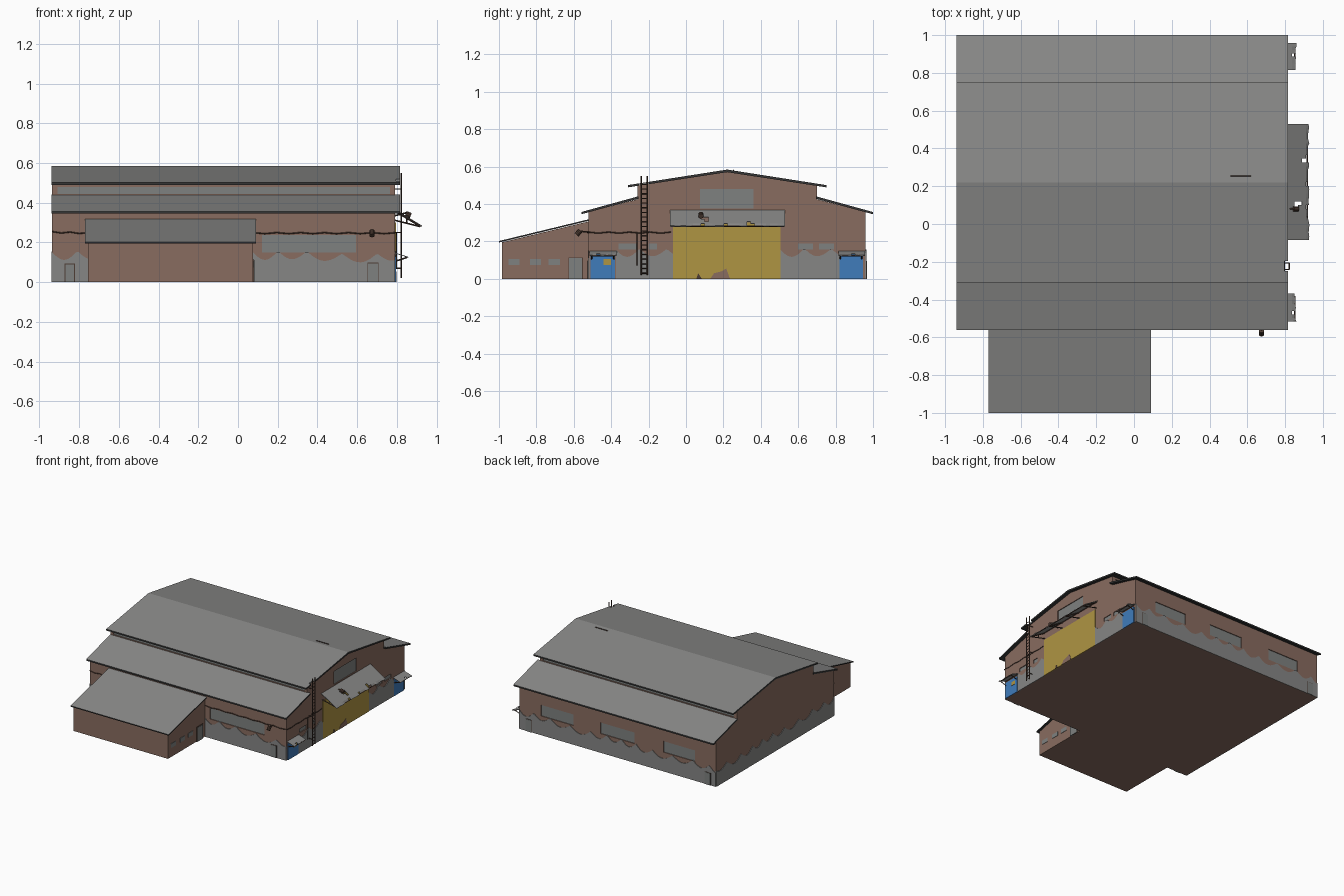
import bpy, bmesh, math, random
from mathutils import Vector

if "Cube" in bpy.data.objects:
    bpy.data.objects.remove(bpy.data.objects["Cube"])

random.seed(4)


def material(name, r, g, b):
    m = bpy.data.materials.new(name)
    m.diffuse_color = (r, g, b, 1)
    m.use_nodes = True
    m.node_tree.nodes["Principled BSDF"].inputs["Base Color"].default_value = m.diffuse_color
    return m


BRICK = material("brick", 0.25, 0.15, 0.115)
PLASTER = material("grey plaster", 0.24, 0.24, 0.235)
ROOF = material("grey roof sheet", 0.25, 0.25, 0.245)
EDGE = material("dark roof edge", 0.035, 0.036, 0.036)
GLASS = material("grey window", 0.21, 0.22, 0.215)
YELLOW = material("yellow gate", 0.43, 0.30, 0.055)
BLUE = material("blue door", 0.05, 0.20, 0.50)
RUST = material("rusty metal", 0.075, 0.045, 0.033)

CY = 0.22          # mirror line of the hall in y
X0, X1 = -0.936, 0.79
Y0, Y1 = -0.52, 0.96


def finish(name, bm, *mats, rule=None):
    bmesh.ops.recalc_face_normals(bm, faces=bm.faces)
    if rule:
        for f in bm.faces:
            f.material_index = rule(f)
    me = bpy.data.meshes.new(name)
    bm.to_mesh(me)
    bm.free()
    for m in mats:
        me.materials.append(m)
    ob = bpy.data.objects.new(name, me)
    bpy.context.collection.objects.link(ob)
    return ob


def boxes(name, dims, mat):
    """Several boxes (x0, x1, y0, y1, z0, z1) in one object."""
    bm = bmesh.new()
    for a, b, c, d, e, f in dims:
        vs = bmesh.ops.create_cube(bm, size=1)["verts"]
        for v in vs:
            v.co = ((a + b) / 2 + v.co.x * (b - a), (c + d) / 2 + v.co.y * (d - c),
                    (e + f) / 2 + v.co.z * (f - e))
    return finish(name, bm, mat)


def prism(name, pts, x0, x1, *mats, rule=None):
    """Extrude a (y, z) profile along x."""
    bm = bmesh.new()
    f = bm.faces.new([bm.verts.new((x0, y, z)) for y, z in pts])
    r = bmesh.ops.extrude_face_region(bm, geom=[f])
    bmesh.ops.translate(bm, vec=(x1 - x0, 0, 0),
                        verts=[v for v in r["geom"] if isinstance(v, bmesh.types.BMVert)])
    return finish(name, bm, *mats, rule=rule)


def bars(name, segs, r, mat, sides=4):
    """Thin rods between pairs of points."""
    bm = bmesh.new()
    for p, q in segs:
        p, q = Vector(p), Vector(q)
        vs = bmesh.ops.create_cone(bm, cap_ends=True, segments=sides, radius1=r, radius2=r,
                                   depth=(q - p).length)["verts"]
        rot = (q - p).to_track_quat("Z", "Y")
        for v in vs:
            v.co = rot @ v.co + (p + q) / 2
    return finish(name, bm, mat)


def cut(ob, dims):
    cutter = boxes("cutter", dims, BRICK)
    cutter.hide_render = True
    mod = ob.modifiers.new("cut", "BOOLEAN")
    mod.operation, mod.solver, mod.object = "DIFFERENCE", "EXACT", cutter
    bpy.context.view_layer.objects.active = ob
    bpy.ops.object.modifier_apply(modifier="cut")
    bpy.data.objects.remove(cutter)


def mirror_y(pts):
    return [(2 * CY - y, z) for y, z in pts]


def top_grey(f):
    return 0 if f.normal.z > 0.3 else 1


# hall: stepped gable profile
half = [(Y0, 0), (Y0, 0.357), (-0.26, 0.425), (-0.26, 0.50), (CY, 0.572)]
hall = prism("hall_walls", half + mirror_y(half[:-1])[::-1], X0, X1, BRICK)

# openings (wall side, range along the wall, z range)
openings = [("front", 0.12, 0.595, 0.15, 0.238),
            ("back", 0.315, 0.60, 0.15, 0.238), ("back", -0.22, 0.08, 0.15, 0.238),
            ("back", -0.75, -0.475, 0.15, 0.238),
            ("clere_front", -0.91, 0.765, 0.445, 0.48), ("clere_back", -0.91, 0.765, 0.445, 0.48),
            ("right", 0.075, 0.36, 0.375, 0.48)]
openings += [("right", a, b, 0.157, 0.188) for a, b in
             ((-0.36, -0.265), (-0.2, -0.155), (0.60, 0.68), (0.71, 0.79))]
planes = {"front": (1, Y0, -1), "back": (1, Y1, 1), "clere_front": (1, -0.26, -1),
          "clere_back": (1, 0.70, 1), "right": (0, X1, 1), "annex": (0, 0.075, 1)}


def slab(side, a, b, z0, z1, inner, outer):
    """Box on a wall from depth inner to depth outer (outward positive)."""
    axis, at, s = planes[side]
    n = sorted((at + s * inner, at + s * outer))
    return (a, b, *n, z0, z1) if axis == 1 else (*n, a, b, z0, z1)


cut(hall, [slab(*o, -0.010, 0.03) for o in openings])
boxes("window_panes", [slab(*o, -0.016, -0.006) for o in openings], GLASS)

# annex with single slope
prism("annex_walls", [(-0.985, 0), (-0.985, 0.195), (-0.515, 0.308), (-0.515, 0)],
      -0.755, 0.075, BRICK)
prism("annex_roof", [(-1.0, 0.194), (-1.0, 0.202), (-0.521, 0.318), (-0.521, 0.310)],
      -0.77, 0.09, ROOF, EDGE, rule=top_grey)
boxes("annex_windows", [slab("annex", a, a + 0.06, 0.073, 0.106, -0.002, 0.003)
                        for a in (-0.95, -0.835, -0.735)], GLASS)

# hall roofs
upper = [(-0.31, 0.489), (-0.31, 0.501), (CY, 0.584)]
top = upper + mirror_y(upper[:2])[::-1] + [(CY, 0.570)]
roof = prism("upper_roof", top, -0.94, 0.815, ROOF, EDGE, rule=top_grey)
cut(roof, [(0.797, 0.85, -0.25, -0.197, 0.4, 0.7)])     # gap for the ladder
lower = [(-0.56, 0.345), (-0.56, 0.357), (-0.255, 0.441), (-0.255, 0.428)]
prism("lower_roof_front", lower, -0.94, 0.815, ROOF, EDGE, rule=top_grey)
prism("lower_roof_back", mirror_y(lower), -0.94, 0.815, ROOF, EDGE, rule=top_grey)
bars("loose_roof_rod", [((0.51, 0.255, 0.581), (0.62, 0.255, 0.581))], 0.003, RUST)


# wavy plaster base on the walls
def plaster(name, p, q, normal, top=0.15):
    p, q, n = Vector(p), Vector(q), Vector(normal) * 0.004
    length = (q - p).length
    steps = max(2, int(length / 0.012))
    bm = bmesh.new()
    rows = []
    for i in range(steps + 1):
        t = length * i / steps
        h = top - 0.042 * abs(math.sin(t * 21 + 0.6 * math.sin(t * 7))) + 0.008 * math.sin(t * 9)
        c = p.lerp(q, i / steps)
        up = Vector((0, 0, h))
        rows.append([bm.verts.new(v) for v in (c - n, c - n + up, c + n + up, c + n)])
    for a, b in zip(rows, rows[1:]):
        for k in range(4):
            bm.faces.new((a[k], a[(k + 1) % 4], b[(k + 1) % 4], b[k]))
    bm.faces.new(rows[0])
    bm.faces.new(rows[-1])
    return finish(name, bm, PLASTER)


plaster("plaster_front", (0.075, Y0, 0), (X1, Y0, 0), (0, -1, 0))
plaster("plaster_front_left", (X0, Y0, 0), (-0.755, Y0, 0), (0, -1, 0))
plaster("plaster_back", (X1, Y1, 0), (X0, Y1, 0), (0, 1, 0))
plaster("plaster_left", (X0, Y0, 0), (X0, Y1, 0), (-1, 0, 0))
plaster("plaster_right_a", (X1, -0.375, 0), (X1, -0.07, 0), (1, 0, 0), 0.155)
plaster("plaster_right_b", (X1, 0.505, 0), (X1, 0.82, 0), (1, 0, 0), 0.155)

# doors with frames
grey_doors = [("front", 0.655, 0.705, 0, 0.095), ("front", -0.87, -0.825, 0, 0.09),
              ("back", 0.68, 0.73, 0, 0.095), ("back", -0.89, -0.84, 0, 0.095),
              ("annex", -0.625, -0.555, 0, 0.112)]
boxes("grey_doors", [slab(*d, 0, 0.008) for d in grey_doors], GLASS)
boxes("grey_door_frames", [slab(s, a - 0.003, b + 0.003, 0, z + 0.003, 0, 0.006)
                           for s, a, b, _, z in grey_doors], RUST)
blue = [(-0.51, -0.38), (0.82, 0.945)]
boxes("blue_doors", [slab("right", a, b, 0, 0.13, 0, 0.006) for a, b in blue], BLUE)
boxes("blue_door_pane", [slab("right", -0.44, -0.40, 0.075, 0.105, 0, 0.008)], YELLOW)
boxes("yellow_gate", [slab("right", -0.07, 0.505, 0, 0.30, 0, 0.006)], YELLOW)
prism("gate_damage", [(0.13, 0), (0.15, 0.03), (0.19, 0.04), (0.215, 0.055), (0.235, 0)],
      X1, X1 + 0.008, BRICK)
prism("gate_tear", [(0.055, 0), (0.065, 0.03), (0.085, 0)], X1, X1 + 0.008, RUST)


# torn sheet canopies
def canopy(name, y0, y1, x1, z0, z1, ny, nx, holes):
    bm = bmesh.new()
    g = [[bm.verts.new((X1 + (x1 - X1) * j / nx - (random.random() * 0.012 if j == nx else 0),
                        y0 + (y1 - y0) * i / ny, z0 + (z1 - z0) * j / nx))
          for j in range(nx + 1)] for i in range(ny + 1)]
    for i in range(ny):
        for j in range(nx):
            if (i, j) not in holes:
                bm.faces.new((g[i][j], g[i][j + 1], g[i + 1][j + 1], g[i + 1][j]))
    ob = finish(name, bm, ROOF)
    mod = ob.modifiers.new("thickness", "SOLIDIFY")
    mod.thickness, mod.offset = 0.004, 0
    return ob


canopy("gate_canopy", -0.085, 0.53, 0.928, 0.365, 0.282, 30, 7,
       {(8, 3), (9, 3), (9, 4), (20, 6), (20, 5), (21, 6), (14, 6), (8, 6)})
for n, (a, b) in enumerate(blue):
    canopy("door_canopy_%d" % n, a - 0.005, b + 0.012, 0.86, 0.147, 0.125, 8, 3, {(4, 2)} if n else {(2, 2)})

# canopy framing
frame = [((0.918, -0.08, 0.282), (0.918, 0.525, 0.282)), ((0.797, -0.08, 0.355), (0.797, 0.525, 0.355))]
for y in (-0.07, 0.13, 0.32, 0.515):
    frame += [((X1, y, 0.312), (0.918, y, 0.28)), ((X1, y, 0.358), (0.918, y, 0.281)),
              ((0.85, y, 0.296), (0.85, y, 0.322))]
for a, b in blue:
    frame += [((X1, y, 0.105), (0.85, y, 0.124)) for y in (a + 0.005, b - 0.005)]
    frame += [((0.795, a, 0.141), (0.795, b, 0.141)), ((0.85, a, 0.123), (0.85, b, 0.123))]
bars("canopy_frames", frame, 0.004, RUST)

# ladder
rails = [((x, y, 0.02), (x, y, 0.55)) for x, y in
         ((0.822, -0.24), (0.822, -0.207))]
rungs = [((0.822, -0.24, 0.03 + 0.025 * i), (0.822, -0.207, 0.03 + 0.025 * i)) for i in range(20)]
rungs += [((X1, y, z), (0.822, y, z)) for y in (-0.24, -0.207) for z in (0.07, 0.25, 0.47)]
bars("ladder_rails", rails, 0.004, RUST)
bars("ladder_rungs", rungs, 0.003, RUST)


# sagging cable along the front and right walls
def cable(p, q, n):
    p, q = Vector(p), Vector(q)
    pts = [p.lerp(q, i / n) - Vector((0, 0, 0.006 * (i % 2))) for i in range(n + 1)]
    return list(zip(pts, pts[1:]))


runs = cable((0.075, -0.525, 0.25), (0.797, -0.525, 0.25), 12)
runs += cable((X0, -0.525, 0.255), (-0.755, -0.525, 0.25), 4)
runs += cable((0.797, -0.525, 0.25), (0.797, -0.08, 0.25), 8)
runs += [((0.797, -0.262, 0.07), (0.797, -0.262, 0.25))]
bars("wall_cable", runs, 0.003, RUST)

# lamps on the front wall and over the gate
bars("lamp_arms", [((0.675, -0.52, 0.25), (0.675, -0.575, 0.255)),
                   ((X1, 0.08, 0.335), (0.85, 0.08, 0.35))], 0.004, RUST)
bars("lamp_heads", [((0.675, -0.565, 0.258), (0.675, -0.585, 0.235)),
                    ((0.845, 0.08, 0.345), (0.87, 0.08, 0.335))], 0.014, RUST, 10)
